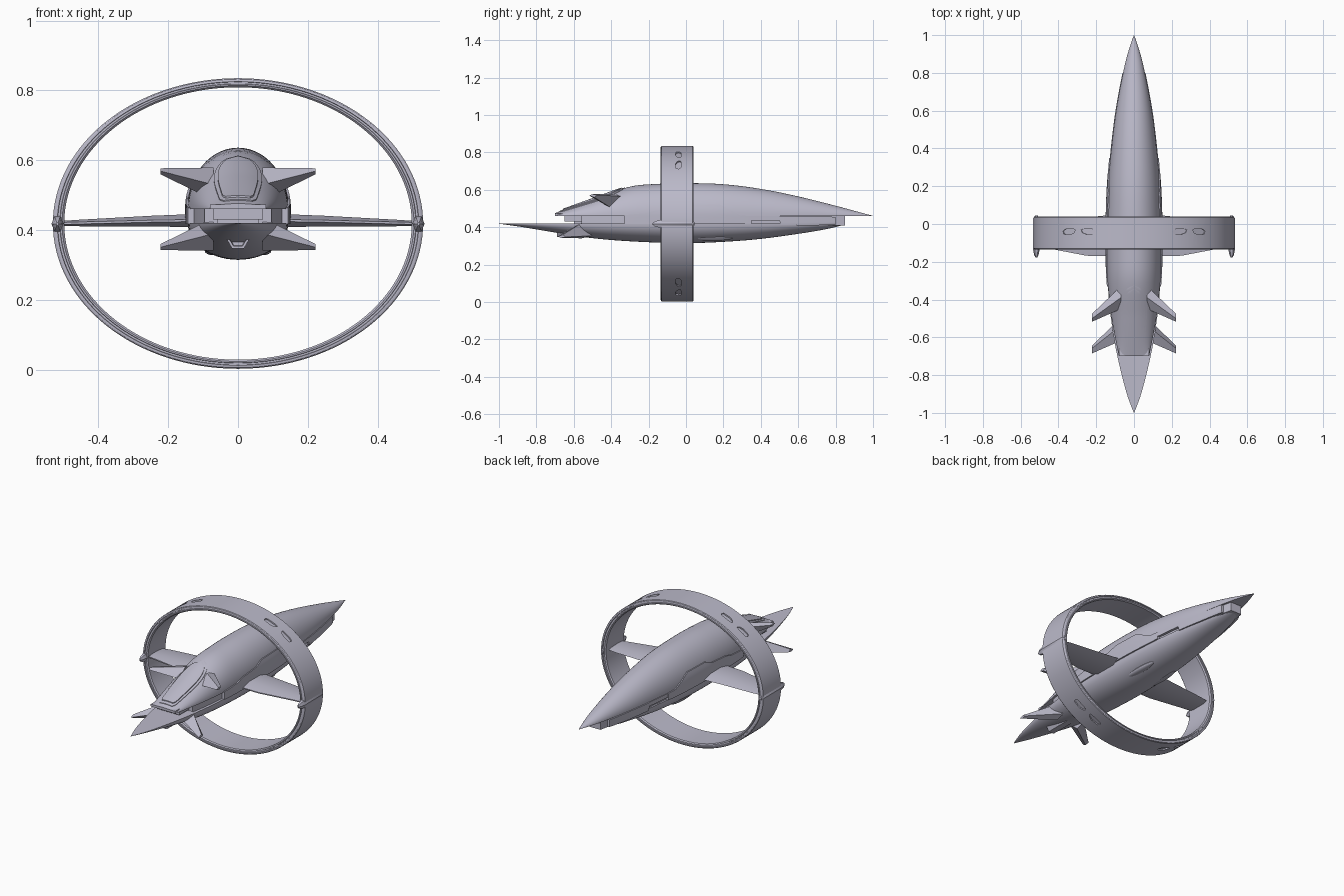
import bpy, bmesh, math
from mathutils import Vector

cube = bpy.data.objects.get("Cube")
if cube:
    bpy.data.objects.remove(cube)

mat = bpy.data.materials.new("lavender_grey")
mat.use_nodes = True
COLOUR = (0.50, 0.49, 0.59, 1)
mat.diffuse_color = COLOUR
mat.node_tree.nodes["Principled BSDF"].inputs["Base Color"].default_value = COLOUR


def shade(ob, angle=32):
    ob.data.shade_smooth()
    ob.data.set_sharp_from_angle(angle=math.radians(angle))


def finish(name, bm):
    bmesh.ops.remove_doubles(bm, verts=bm.verts, dist=0.00005)
    bmesh.ops.recalc_face_normals(bm, faces=bm.faces)
    me = bpy.data.meshes.new(name)
    bm.to_mesh(me)
    bm.free()
    me.materials.append(mat)
    ob = bpy.data.objects.new(name, me)
    bpy.context.collection.objects.link(ob)
    shade(ob)
    return ob


def loft(name, rings, closed=False):
    """Skin a row of equal rings; cap the ends or join them in a loop."""
    bm = bmesh.new()
    rows = [[bm.verts.new(p) for p in ring] for ring in rings]
    pairs = list(zip(rows, rows[1:]))
    if closed:
        pairs.append((rows[-1], rows[0]))
    for a, b in pairs:
        n = len(a)
        for i in range(n):
            bm.faces.new((a[i], a[(i + 1) % n], b[(i + 1) % n], b[i]))
    if not closed:
        bm.faces.new(rows[0])
        bm.faces.new(rows[-1])
    return finish(name, bm)


def box(name, lo, hi):
    ring = lambda y: [(lo[0], y, lo[2]), (hi[0], y, lo[2]), (hi[0], y, hi[2]), (lo[0], y, hi[2])]
    return loft(name, [ring(lo[1]), ring(hi[1])])


def sample(table, y, col):
    """Smooth interpolation through a profile table."""
    n = len(table)
    i = 0
    while i < n - 2 and y > table[i + 1][0]:
        i += 1
    slope = lambda a, b: (table[b][col] - table[a][col]) / (table[b][0] - table[a][0])
    m0, m1 = slope(max(i - 1, 0), i + 1), slope(i, min(i + 2, n - 1))
    d = table[i + 1][0] - table[i][0]
    t = min(max((y - table[i][0]) / d, 0), 1)
    p, q = table[i][col], table[i + 1][col]
    return ((2*t**3 - 3*t*t + 1) * p + (t**3 - 2*t*t + t) * d * m0
            + (3*t*t - 2*t**3) * q + (t**3 - t*t) * d * m1)


def steps(a, b, n):
    return [a + (b - a) * i / n for i in range(n + 1)]


# Hull profiles: y, half width, crown or keel height
UPPER = [(-.7, .08, .476), (-.5, .118, .548), (-.3, .14, .617), (-.15, .145, .632), (0, .145, .636),
         (.2, .138, .63), (.4, .12, .605), (.6, .095, .565), (.8, .058, .515), (.9, .034, .488), (1, .001, .461)]
LOWER = [(-1, .001, .419), (-.9, .038, .405), (-.7, .088, .372), (-.55, .115, .348), (-.4, .133, .332),
         (-.2, .143, .32), (0, .143, .315), (.2, .136, .322), (.4, .118, .338), (.6, .09, .365),
         (.75, .06, .39), (.84, .028, .412)]
SEAM_TOP, SEAM_LOW = .46, .42


def half_hull(name, table, base, n=48):
    rings = []
    for y in steps(table[0][0], table[-1][0], n):
        w, z = max(sample(table, y, 1), .001), sample(table, y, 2)
        rings.append([(w * math.cos(a), y, base + (z - base) * math.sin(a)) for a in steps(0, math.pi, 28)])
    return loft(name, rings)


half_hull("upper_hull", UPPER, SEAM_TOP)
half_hull("lower_hull", LOWER, SEAM_LOW)

# Recessed core between the two hull halves
rings = []
for y in steps(-.56, .85, 24):
    w = max(sample(UPPER, y, 1) - .012, .01)
    rings.append([(-w, y, .41), (w, y, .41), (w, y, .47), (-w, y, .47)])
loft("hull_core", rings)


def hull_x(y, z):
    """Half width of the hull at a given height."""
    table, base = (UPPER, SEAM_TOP) if z > SEAM_TOP else (LOWER, SEAM_LOW)
    w = sample(UPPER, y, 1)
    if SEAM_LOW <= z <= SEAM_TOP:
        return w
    r = (z - base) / (sample(table, y, 2) - base)
    return w * math.sqrt(max(1 - r * r, 0))


# Side armour panels that follow the hull
PANEL = [(-.33, .418, .465), (-.22, .418, .475), (-.16, .418, .49), (-.04, .418, .5), (.02, .418, .522),
         (.18, .418, .522), (.29, .418, .463), (.35, .42, .46)]
STRIP = [(.35, .436, .46), (.5, .436, .46), (.505, .412, .458), (.65, .41, .458), (.8, .412, .456)]


def panel(name, table, side, out):
    rings = []
    for a, b in zip(table, table[1:]):
        for t in steps(0, 1, 4):
            y, lo, hi = (p + (q - p) * t for p, q in zip(a, b))
            zs = steps(lo, hi, 6)
            rings.append([(side * (hull_x(y, z) + out), y, z) for z in zs]
                         + [(side * (hull_x(y, z) - .02), y, z) for z in reversed(zs)])
    unique = [r for i, r in enumerate(rings) if i == 0 or r[0] != rings[i - 1][0]]
    return loft(name, unique)


# Canopy patches laid over the crown of the upper hull
def canopy(name, y0, y1, width, out):
    rings = []
    for t in steps(0, 1, 24):
        y = y0 + (y1 - y0) * t
        w, h = sample(UPPER, y, 1), sample(UPPER, y, 2) - SEAM_TOP
        half = width * (.72 + .55 * t) * (1 - t ** 4) ** .5 * min(1, .8 + t * 4) + .001
        xs = steps(-half, half, 12)
        zz = lambda x: SEAM_TOP + h * math.sqrt(1 - min((x / w) ** 2, .99))
        rings.append([(x, y, zz(x) + out) for x in xs] + [(x, y, zz(x) - .012) for x in reversed(xs)])
    return loft(name, rings)


canopy("canopy_frame", -.675, -.325, .069, .003)
canopy("canopy_glass", -.658, -.345, .058, .008)

# Chin details below the cockpit and the six sided barrel under the nose
box("chin_block", (-.072, -.65, .43), (.072, -.5, .465))
box("chin_plate", (-.08, -.7, .462), (.08, -.6, .474))
box("chin_base", (-.06, -.6, .415), (.06, -.5, .435))
hexagon = lambda y, r: [(r * math.cos(k * math.pi / 3), y, .377 + r * math.sin(k * math.pi / 3)) for k in range(6)]
loft("nose_barrel", [hexagon(-.5, .036), hexagon(-.69, .034), hexagon(-.69, .026), hexagon(-.66, .024)])

# Oval ring wing
RX, RZ, CZ, CY, HW = .53, .416, .419, -.047, .088


def on_ring(a, inset):
    return Vector(((RX - inset * 1.25) * math.cos(a), 0, CZ + (RZ - inset) * math.sin(a)))


edge = [(.0, .94), (.003, .985), (.007, 1), (.010, 1), (.011, .95), (.016, .95), (.017, 1), (.021, 1), (.026, .93)]
profile = [(t, -v) for t, v in edge] + [(t, v) for t, v in reversed(edge)]
ring = loft("ring_wing", [[on_ring(math.tau * k / 128, t) + Vector((0, CY + HW * v, 0)) for t, v in profile]
                          for k in range(128)], closed=True)

# Teardrop vents sunk into the outside of the ring
outline = [(-.045, .013), (-.02, .016), (.03, .014), (.043, .004), (.036, -.012), (-.01, -.014), (-.036, -.004)]
for sx in (1, -1):
    for sz in (1, -1):
        for x, flip, size in ((.242, -1, .95), (.345, 1, .9)):
            a = math.acos(x / RX)
            p = on_ring(a, 0)
            normal = Vector((math.cos(a) / RX, 0, math.sin(a) / RZ)).normalized()
            tangent = Vector((normal.z, 0, -normal.x))
            shape = []
            for d in (-.008, .02):
                row = [p + normal * d + tangent * (u * flip * size) + Vector((0, v - .042, 0)) for u, v in outline]
                shape.append([(q.x * sx, q.y, CZ + (q.z - CZ) * sz) for q in row])
            cutter = loft("vent_cutter", shape)
            cutter.hide_render = True
            mod = ring.modifiers.new("vent", 'BOOLEAN')
            mod.operation, mod.solver, mod.object = 'DIFFERENCE', 'EXACT', cutter
            bpy.context.view_layer.objects.active = ring
            bpy.ops.object.modifier_apply(modifier=mod.name)
            bpy.data.objects.remove(cutter)
shade(ring)

# Fin sections: front edge, crest, rear edge, underside
FIN_ROOT = [(-.45, .53), (-.39, .579), (-.33, .565), (-.37, .485)]
FIN_TIP = [(-.517, .569), (-.5, .577), (-.475, .572), (-.49, .56)]
# Wing stations: x, leading y, trailing y, underside, top
WING = [(.1, -.17, .05, .409, .447), (.25, -.168, .035, .41, .441), (.45, -.13, .02, .411, .43), (.51, -.12, .01, .412, .426)]
POD = [(-.178, .004), (-.165, .013), (-.135, .019), (.03, .019), (.045, .008)]

for side, label in ((1, "left"), (-1, "right")):
    panel(label + "_side_panel", PANEL, side, .006)
    panel(label + "_rear_strip", STRIP, side, .003)
    # Upper fin, and lower fin mirrored below it and moved forward
    loft(label + "_upper_fin", [[(side * .07, y, z) for y, z in FIN_ROOT], [(side * .222, y, z) for y, z in FIN_TIP]])
    loft(label + "_lower_fin", [[(side * .07, y - .168, .92 - z) for y, z in FIN_ROOT],
                                [(side * .222, y - .168, .92 - z) for y, z in FIN_TIP]])
    # Straight wing with thin edges
    rows = []
    for x, y0, y1, lo, hi in WING:
        c, m = y1 - y0, (lo + hi) / 2
        rows.append([(side * x, y0 + c * f, z) for f, z in
                     ((0, m - .003), (.2, lo), (.75, lo), (1, m), (.75, hi - .002), (.3, hi), (0, m + .003))])
    loft(label + "_wing", rows)
    # Six sided pod where the wing meets the ring
    loft(label + "_tip_pod", [[(side * (.517 + r * .9 * math.cos(k * math.pi / 3)), y,
                                .418 + r * 1.3 * math.sin(k * math.pi / 3)) for k in range(6)] for y, r in POD])
    # Teardrop blister on the belly
    loft(label + "_belly_blister", [[(side * (.072 + .024 * r * math.cos(k * math.tau / 16)), .14 + .11 * c,
                                      .342 + .014 * r * math.sin(k * math.tau / 16)) for k in range(16)]
                                    for c, r in ((math.cos(g), max(math.sin(g), .01)) for g in steps(math.pi, 0, 16))])
